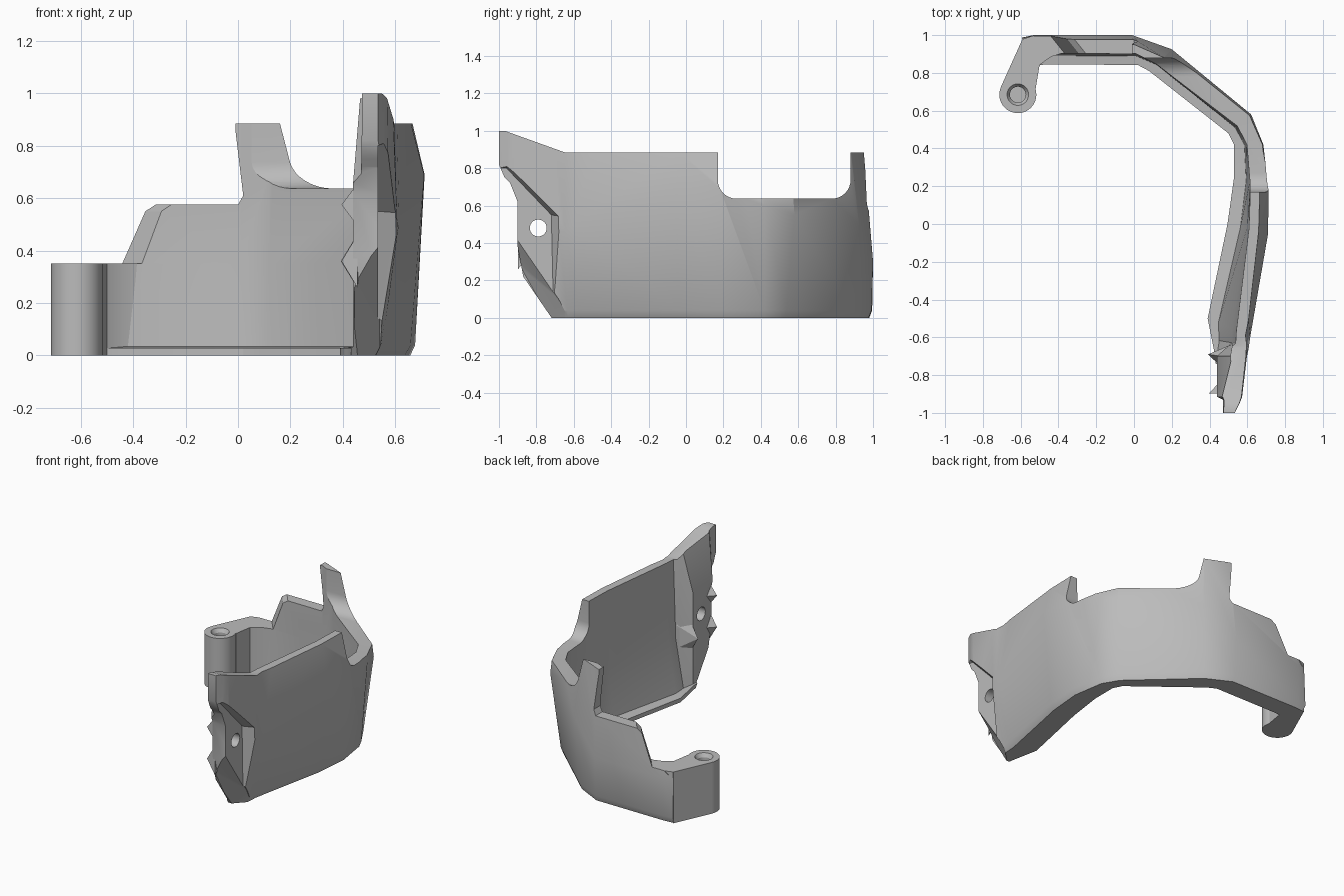
import bpy, bmesh, math
from mathutils import Vector, Matrix

cube = bpy.data.objects.get("Cube")
if cube:
    bpy.data.objects.remove(cube, do_unlink=True)

grey = bpy.data.materials.new("plain grey")
grey.use_nodes = True
tone = (0.5, 0.5, 0.5, 1)
grey.diffuse_color = tone
grey.node_tree.nodes["Principled BSDF"].inputs["Base Color"].default_value = tone


def finish(name, bm):
    bmesh.ops.recalc_face_normals(bm, faces=bm.faces)
    mesh = bpy.data.meshes.new(name)
    bm.to_mesh(mesh)
    bm.free()
    mesh.materials.append(grey)
    obj = bpy.data.objects.new(name, mesh)
    bpy.context.collection.objects.link(obj)
    return obj


def prism(name, points, vector):
    """Extrude a flat outline along a vector."""
    bm = bmesh.new()
    face = bm.faces.new([bm.verts.new(p) for p in points])
    extruded = bmesh.ops.extrude_face_region(bm, geom=[face], use_keep_orig=True)
    moved = [g for g in extruded["geom"] if isinstance(g, bmesh.types.BMVert)]
    bmesh.ops.translate(bm, verts=moved, vec=vector)
    return finish(name, bm)


def hull(name, points):
    bm = bmesh.new()
    verts = [bm.verts.new(p) for p in points]
    result = bmesh.ops.convex_hull(bm, input=verts)
    loose = {g for g in result["geom_interior"] + result["geom_unused"]
             if isinstance(g, bmesh.types.BMVert)}
    bmesh.ops.delete(bm, geom=list(loose), context="VERTS")
    return finish(name, bm)


def rod(name, centre, r_low, r_high, depth, axis="Z"):
    bm = bmesh.new()
    turn = Matrix.Rotation(math.pi / 2, 4, "Y") if axis == "X" else Matrix()
    bmesh.ops.create_cone(bm, cap_ends=True, segments=40, radius1=r_low,
                          radius2=r_high, depth=depth,
                          matrix=Matrix.Translation(centre) @ turn)
    return finish(name, bm)


def combine(target, tool, operation):
    """Apply a boolean and discard the tool."""
    mod = target.modifiers.new("combine", "BOOLEAN")
    mod.object, mod.operation, mod.solver = tool, operation, "EXACT"
    bpy.context.view_layer.objects.active = target
    bpy.ops.object.modifier_apply(modifier=mod.name)
    bpy.data.objects.remove(tool, do_unlink=True)


# Curved guard wall: outer point, inner lip point, bulge height, top height,
# then fractions across for outer foot, outer top, inner top and inner foot
stations = [
    ((-.59, .98), (-.5, .84), .3, .9, (-.05, .1, .6, .7)),
    ((-.53, 1), (-.47, .845), .3, .9, (.03, .32, .6, .7)),
    ((-.01, 1), (.02, .842), .3, .9, (.05, .32, .62, .7)),
    ((.2, .925), (.08, .81), .5, .9, (.2, .38, .68, .7)),
    ((.62, .58), (.5, .48), .55, .9, (.42, .25, .6, .7)),
    ((.685, .42), (.53, .42), .6, .9, (.3, .25, .55, .65)),
    ((.712, .18), (.53, .25), .69, .9, (.2, .27, .52, .65)),
    ((.71, -.05), (.495, 0), .69, .9, (.24, .25, .47, .68)),
    ((.615, -.6), (.39, -.5), .5, .92, (.28, .12, .32, .75)),
    ((.609, -.645), (.412, -.61), .47, .94, (.32, .08, .35, .8)),
    ((.6, -.7), (.43, -.7), .45, .95, (.38, .05, .45, .95)),
    ((.575, -.915), (.435, -.915), .6, 1.03, (.3, .05, .75, .97)),
    ((.56, -.95), (.468, -.93), .6, 1.03, (.25, .03, .9, .98)),
    ((.525, -1.02), (.468, -1.02), .6, 1.05, (.1, .03, .9, .98)),
]
bm = bmesh.new()
rings = []
for outer, lip, bulge, top, (foot, out_top, in_top, in_foot) in stations:
    a, b = Vector(outer), Vector(lip)
    # the front end stays thick, elsewhere the inside thins just above the foot
    blend, mid = (0, .66) if outer[1] < -.65 else (.75, .35)
    in_mid = in_foot + (in_top - in_foot) * blend
    section = [(foot + .1, 0), (foot, .04), (0, bulge), (out_top, top), (in_top, top),
               (in_mid, mid), (in_foot, .034), (1, .028), (1, 0)]
    rings.append([bm.verts.new((*a.lerp(b, t), z)) for t, z in section])
for r, s in zip(rings, rings[1:]):
    for i in range(len(r)):
        j = (i + 1) % len(r)
        bm.faces.new((r[i], r[j], s[j], s[i]))
bm.faces.new(rings[0])
bm.faces.new(rings[-1])
wall = finish("guard_wall", bm)

# Side outline, with the rounded notch at the rear
floor, r, low, front, rear = .885, .1, .637, .17, .88
arc = [i * math.pi / 16 for i in range(9)]
notch = [(front + r - r * math.cos(a), low + r - r * math.sin(a)) for a in arc]
notch += [(rear - r + r * math.sin(a), low + r - r * math.cos(a)) for a in arc]
outline = [(-1, 1), (-.97, 1), (-.65, floor), (front, floor)] + notch
outline += [(rear, floor), (1.1, floor), (1.1, -.1), (-.65, -.1), (-.87, .22),
            (-.9, .38), (-.9, .62), (-.94, .72), (-.97, .75), (-1, .82)]
side_outline = prism("side_outline", [(-1.5, y, z) for y, z in outline], (3, 0, 0))
combine(wall, side_outline, "INTERSECT")

# Rear wall: slanted step, lower rail and the side of the post
step = [(-1, .35), (-.365, .35), (-.29, .55), (-.25, .577), (-.25, 1.2), (-1, 1.2)]
combine(wall, prism("step_cutter", [(x + .16, .7, z) for x, z in step],
                    (-.32, .4, 0)), "DIFFERENCE")
rail = [(-.6, .575), (0, .575), (.02, .61), (-.01, .86), (-.01, 1.2), (-.6, 1.2)]
combine(wall, prism("rail_cutter", [(x, .7, z) for x, z in rail],
                    (0, .4, 0)), "DIFFERENCE")

# Front end: flat-floored pocket, lower bevel and screw hole
combine(wall, hull("pocket_cutter", [
    (.535, -.96, .8), (.535, -.72, .55), (.535, -.71, .1), (.535, -1.05, .1),
    (.66, -.95, .86), (.66, -.65, .54), (.66, -.68, .1), (.66, -1.05, .1),
    (.535, -1.05, .8), (.66, -1.05, .86)]), "DIFFERENCE")
combine(wall, hull("bevel_cutter", [
    (.445, -.9, .3), (.445, -.72, -.02), (.54, -.9, .42), (.54, -.68, .1),
    (.54, -.62, -.02), (.9, -.95, .35), (.9, -.62, -.1), (.445, -1, -.1),
    (.445, -1, .3)]), "DIFFERENCE")
combine(wall, rod("hole_cutter", (.5, -.79, .48), .045, .045, .4, "X"), "DIFFERENCE")

# Hooked arm and hinge barrel with a countersunk hole
px, py, height = -.615, .685, .35
arm = [(-.705, .725), (-.59, .98), (-.56, .96), (-.4, .95), (-.37, .907),
       (-.44, .885), (-.5, .842), (-.52, .72), (-.6, .66)]
hinge = prism("hinge_arm", [(x, y, 0) for x, y in arm], (0, 0, height))
combine(hinge, rod("barrel", (px, py, height / 2), .098, .098, height), "UNION")
combine(hinge, rod("pin_hole", (px, py, .3), .042, .042, .3), "DIFFERENCE")
combine(hinge, rod("countersink", (px, py, .345), .042, .066, .04), "DIFFERENCE")

# Pointed locating nubs on the front edge, and a ridge behind them
nubs = []
for name, z, rise in (("lower_nub", .36, .1), ("upper_nub", .575, .08)):
    nubs.append(hull(name, [(.395, -.898, z), (.455, -.898, z - rise),
                            (.455, -.898, z + rise), (.47, -.82, z)]))
nubs.append(hull("rear_ridge", [(.392, -.69, .36), (.535, -.63, .27), (.535, -.63, .45),
                                (.455, -.75, .36), (.46, -.7, .25), (.46, -.7, .47)]))

# Smooth shading with crisp edges
for obj in (wall, hinge, *nubs):
    bpy.ops.object.select_all(action="DESELECT")
    obj.select_set(True)
    bpy.context.view_layer.objects.active = obj
    bpy.ops.object.shade_smooth_by_angle(angle=math.radians(25))
